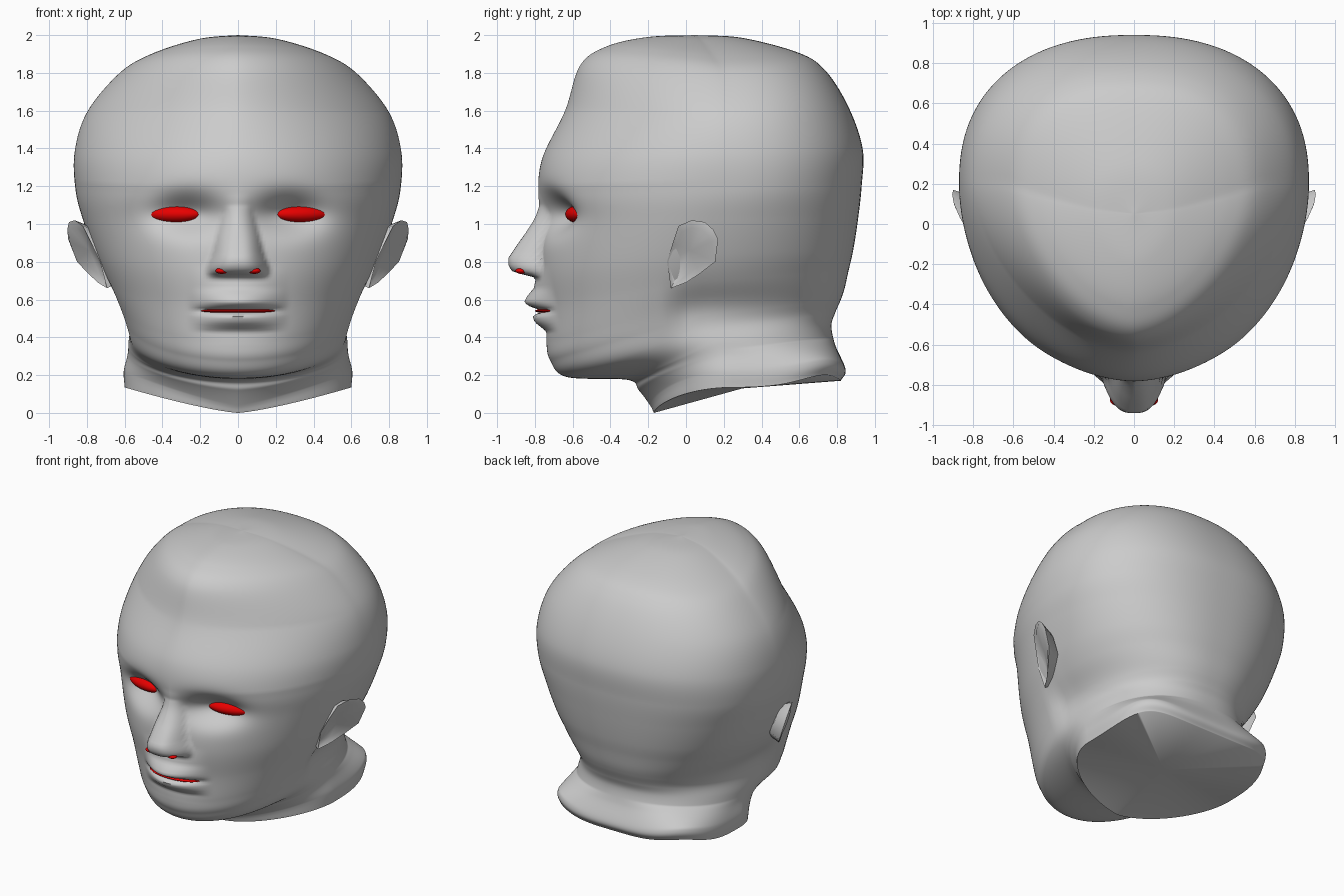
import bpy, bmesh, math
from math import sin, cos, pi, exp

if "Cube" in bpy.data.objects:
    bpy.data.objects.remove(bpy.data.objects["Cube"])

# Rings: front y, front z, side x, side y, side z, back y, back z
RINGS = [
    (-.17, .00, .60, .25, .135, .82, .17),
    (-.19, .04, .605, .25, .22, .845, .23),
    (-.25, .12, .585, .20, .31, .79, .36),
    (-.31, .175, .585, .15, .38, .77, .46),
    (-.63, .19, .59, .10, .45, .79, .53),
    (-.72, .28, .61, .10, .52, .82, .60),
    (-.74, .38, .64, .10, .60, .84, .66),
    (-.75, .55, .69, .10, .70, .86, .75),
    (-.775, .75, .755, .12, .84, .885, .86),
    (-.77, 1.0, .82, .15, 1.02, .91, 1.02),
    (-.785, 1.15, .86, .20, 1.18, .93, 1.20),
    (-.76, 1.35, .865, .20, 1.38, .935, 1.40),
    (-.64, 1.60, .80, .20, 1.59, .86, 1.62),
    (-.56, 1.84, .64, .20, 1.785, .74, 1.81),
    (-.42, 1.94, .48, .15, 1.885, .60, 1.905),
    (-.20, 1.99, .22, .08, 1.975, .30, 1.985),
    (.05, 2.0, 0, .05, 2.0, .05, 2.0),
]
# Centre-line offsets by height: nose height, nose half width, lips
NOSE = [(.715, 0), (.73, .06), (.745, .13), (.78, .165), (.82, .165), (.95, .085), (1.1, .005), (1.16, 0)]
NOSE_W = [(.72, .165), (.78, .165), (.84, .14), (1.08, .075), (1.16, .07)]
LIPS = [(.36, 0), (.43, -.005), (.48, .055), (.51, .065), (.527, .04), (.54, 0), (.553, .05),
        (.57, .09), (.59, .10), (.62, .08), (.66, .04), (.72, .02), (.78, 0)]
STEPS, HALF = 14, 96


def lookup(table, z):
    if z <= table[0][0]:
        return table[0][1]
    for (a, p), (b, q) in zip(table, table[1:]):
        if z <= b:
            return p + (q - p) * (z - a) / (b - a)
    return table[-1][1]


def clamp(v):
    return max(0, min(1, v))


def spline(a, b, c, d, t):
    return .5 * (2 * b + (c - a) * t + (2 * a - 5 * b + 4 * c - d) * t * t + (3 * b - a - 3 * c + d) * t ** 3)


def extrapolate(p, q):
    return tuple(2 * a - b for a, b in zip(p, q))


def face_relief(x, z):
    ax = abs(x)
    t = ax / lookup(NOSE_W, z)
    nose = lookup(NOSE, z) * max(0, 1 - t ** 3)
    lips = lookup(LIPS, z) * max(0, 1 - (x / .27) ** 2) ** 1.5
    socket = .13 * exp(-((ax - .27) / .18) ** 2 - ((z - 1.055) / .1) ** 2)
    return socket - nose - lips


def skin_point(r, angle):
    yf, zf, sx, sy, sz, yb, zb = r
    c, s = cos(angle), sin(angle)
    if c >= 0:
        # the neck rim rises straight from its front point, the jaw curves up
        neck = clamp((.17 - zf) / .13)
        rise = (1 - c) * (1 - neck) + abs(s) ** 1.3 * neck
        # the forehead narrows toward the top
        k = 1 + .18 * clamp((zf - 1.2) / .4)
        x = sx * math.copysign(abs(s) ** k, s)
        y, z = sy + (yf - sy) * c ** k, zf + (sz - zf) * rise
    else:
        # the neck flange is squarer at the back than the skull
        flange = clamp((.4 - zb) / .15)
        k = 2 / (2.3 + 1.3 * flange)
        x = sx * math.copysign(abs(s) ** k, s)
        y, z = sy + (yb - sy) * (-c) ** k, sz - (zb - sz) * c + .04 * flange * sin(2 * angle) ** 2
    # hollow behind the jaw and under the skull
    x *= 1 - .06 * exp(-((z - .54) / .12) ** 2) * clamp((y + .12) / .12)
    if y < -.4:
        y += face_relief(x, z)
    return x, y, z


def finish(name, bm, angle):
    bmesh.ops.recalc_face_normals(bm, faces=bm.faces[:])
    mesh = bpy.data.meshes.new(name)
    bm.to_mesh(mesh)
    bm.free()
    ob = bpy.data.objects.new(name, mesh)
    bpy.context.collection.objects.link(ob)
    bpy.ops.object.select_all(action='DESELECT')
    ob.select_set(True)
    bpy.context.view_layer.objects.active = ob
    bpy.ops.object.shade_smooth_by_angle(angle=math.radians(angle))
    return ob


def bridge(bm, a, b):
    n = len(a)
    for i in range(n):
        bm.faces.new((a[i], a[(i + 1) % n], b[(i + 1) % n], b[i]))


def fan(bm, loop, centre):
    v = bm.verts.new(centre)
    for i in range(len(loop)):
        bm.faces.new((loop[i], loop[(i + 1) % len(loop)], v))


# Head and neck skin, with angles packed closer together on the face
pts = [extrapolate(RINGS[0], RINGS[1])] + RINGS + [extrapolate(RINGS[-1], RINGS[-2])]
front = [pi * (i / HALF) ** 1.4 for i in range(HALF + 1)]
angles = front + [-a for a in front[-2:0:-1]]
bm = bmesh.new()
loops = []
for i in range(1, len(pts) - 2):
    for k in range(STEPS):
        ring = [spline(*q, k / STEPS) for q in zip(*pts[i - 1:i + 3])]
        loops.append([bm.verts.new(skin_point(ring, a)) for a in angles])
for a, b in zip(loops, loops[1:]):
    bridge(bm, a, b)
fan(bm, loops[-1], (0, .05, 2.0))
fan(bm, loops[0], (0, .3, .13))
head = finish("head", bm, 70)


def front_y(x, z):
    near = [v.co.y for v in head.data.vertices
            if abs(v.co.x - x) < .02 and abs(v.co.z - z) < .015 and v.co.y < -.3]
    return sum(near) / len(near) if near else -.85


# Ears: a tilted dished plate, mirrored
EAR = [(-.04, .99), (.03, 1.02), (.10, 1.01), (.145, .97), (.17, .92), (.155, .80),
       (.07, .735), (0, .69), (-.08, .66), (-.10, .80), (-.07, .90)]


def ear_loop(bm, scale, inset):
    out = []
    for y, z in EAR:
        x = .73 + .48 * (y + .1) + .33 * (z - .8) - inset
        out.append(bm.verts.new((x, .02 + (y - .02) * scale, .86 + (z - .86) * scale)))
    return out


bm = bmesh.new()
dish, rim, root = ear_loop(bm, .75, .008), ear_loop(bm, 1, 0), ear_loop(bm, .75, .10)
bridge(bm, dish, rim)
bridge(bm, rim, root)
fan(bm, dish, (.785, .02, .86))
fan(bm, root, (.68, .0, .86))
ear = finish("ears", bm, 60)
mod = ear.modifiers.new("mirror", 'MIRROR')
mod.use_mirror_merge = False

# Red openings: eyes, nostrils and mouth
red = bpy.data.materials.new("red")
red.diffuse_color = (.8, 0, 0, 1)
red.use_nodes = True
red.node_tree.nodes["Principled BSDF"].inputs["Base Color"].default_value = red.diffuse_color


def red_blob(name, loc, size, yaw=0):
    bpy.ops.mesh.primitive_uv_sphere_add(segments=32, ring_count=16, location=loc, rotation=(0, 0, yaw))
    ob = bpy.context.object
    ob.name = name
    ob.scale = size
    ob.data.materials.append(red)
    bpy.ops.object.shade_smooth()


for side, tag in ((1, "left"), (-1, "right")):
    red_blob("eye_" + tag, (side * .337, -.57, 1.052), (.15, .06, .046), side * .26)
    red_blob("nostril_" + tag, (side * .085, front_y(side * .085, .75) + .02, .752), (.035, .03, .016))
red_blob("mouth", (0, -.70, .54), (.2, .1, .014))
